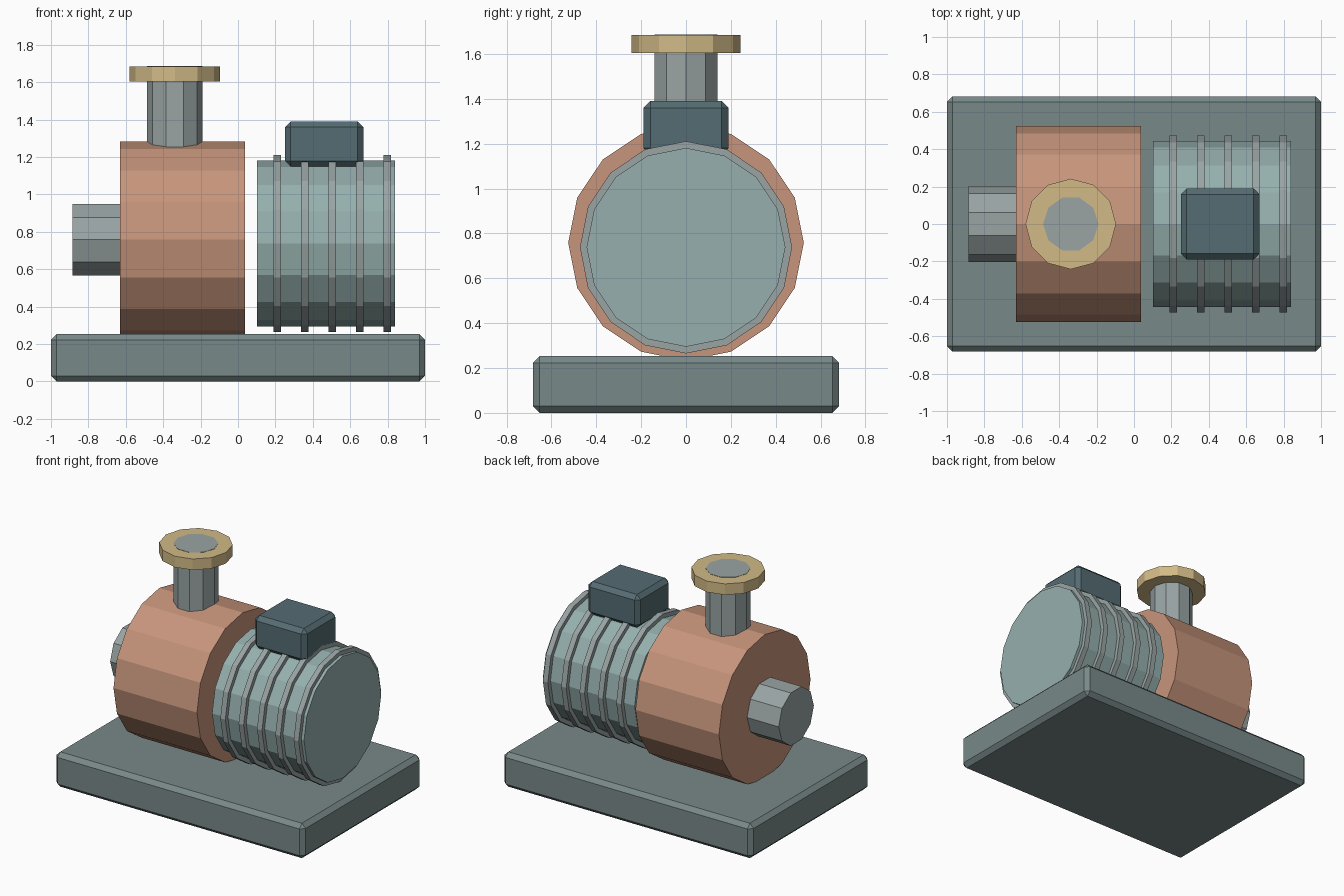
import bpy
import bmesh
from math import radians
from mathutils import Matrix

if "Cube" in bpy.data.objects:
    bpy.data.objects.remove(bpy.data.objects["Cube"])


def material(name, rgb):
    m = bpy.data.materials.new(name)
    m.diffuse_color = (*rgb, 1)
    m.use_nodes = True
    m.node_tree.nodes["Principled BSDF"].inputs["Base Color"].default_value = m.diffuse_color
    return m


BASE = material("base_slate", (0.19, 0.25, 0.25))
COPPER = material("casing_copper", (0.57, 0.30, 0.20))
TEAL = material("motor_teal", (0.30, 0.43, 0.42))
STEEL = material("steel", (0.32, 0.37, 0.37))
DARK = material("box_dark_teal", (0.09, 0.15, 0.17))
BRASS = material("brass", (0.64, 0.49, 0.24))


def finish(name, bm, mat):
    bmesh.ops.recalc_face_normals(bm, faces=bm.faces)
    me = bpy.data.meshes.new(name)
    bm.to_mesh(me)
    bm.free()
    me.materials.append(mat)
    ob = bpy.data.objects.new(name, me)
    bpy.context.collection.objects.link(ob)
    return ob


def cylinder(name, axis, start, end, centre, radius, sides, mat):
    """Flat-sided cylinder; centre is (y, z) for axis X and (x, y) for axis Z."""
    bm = bmesh.new()
    bmesh.ops.create_cone(bm, cap_ends=True, segments=sides, radius1=radius,
                          radius2=radius, depth=end - start)
    # put a corner on the +x direction whatever the primitive's start angle
    v = max(bm.verts, key=lambda p: p.co.y)
    if abs(v.co.x) < 1e-5:
        bmesh.ops.rotate(bm, verts=bm.verts, matrix=Matrix.Rotation(radians(-90), 3, 'Z'))
    mid = (start + end) / 2
    if axis == 'X':
        # corners on +-y, cylinder lying along x
        bmesh.ops.rotate(bm, verts=bm.verts, matrix=Matrix.Rotation(radians(90), 3, 'Z'))
        bmesh.ops.rotate(bm, verts=bm.verts, matrix=Matrix.Rotation(radians(90), 3, 'Y'))
        offset = (mid, *centre)
    else:
        offset = (*centre, mid)
    bmesh.ops.translate(bm, verts=bm.verts, vec=offset)
    return finish(name, bm, mat)


def chamfered_box(name, size, centre, chamfer, mat):
    bm = bmesh.new()
    bmesh.ops.create_cube(bm, size=1)
    bmesh.ops.scale(bm, verts=bm.verts, vec=size)
    bmesh.ops.translate(bm, verts=bm.verts, vec=centre)
    ob = finish(name, bm, mat)
    mod = ob.modifiers.new("chamfer", 'BEVEL')
    mod.width = chamfer
    mod.segments = 1
    return ob


# Base plate
chamfered_box("base_plate", (2, 1.365, 0.253), (0, 0, 0.1265), 0.03, BASE)

# Pump casing and suction inlet
cylinder("pump_casing", 'X', -0.632, 0.038, (0, 0.758), 0.525, 16, COPPER)
cylinder("inlet_pipe", 'X', -0.885, -0.60, (0, 0.758), 0.202, 10, STEEL)

# Outlet pipe with its flange
cylinder("outlet_pipe", 'Z', 1.18, 1.686, (-0.338, 0), 0.148, 10, STEEL)
cylinder("outlet_flange", 'Z', 1.604, 1.684, (-0.338, 0), 0.242, 12, BRASS)

# Motor with cooling fins
cylinder("motor_body", 'X', 0.102, 0.840, (0, 0.738), 0.443, 16, TEAL)
for i in range(5):
    x = 0.209 + i * 0.1473
    cylinder(f"cooling_fin_{i + 1}", 'X', x - 0.02, x + 0.02, (0, 0.738), 0.473, 16, STEEL)

# Terminal box on the motor
chamfered_box("terminal_box", (0.418, 0.378, 0.24), (0.461, 0, 1.27), 0.03, DARK)
